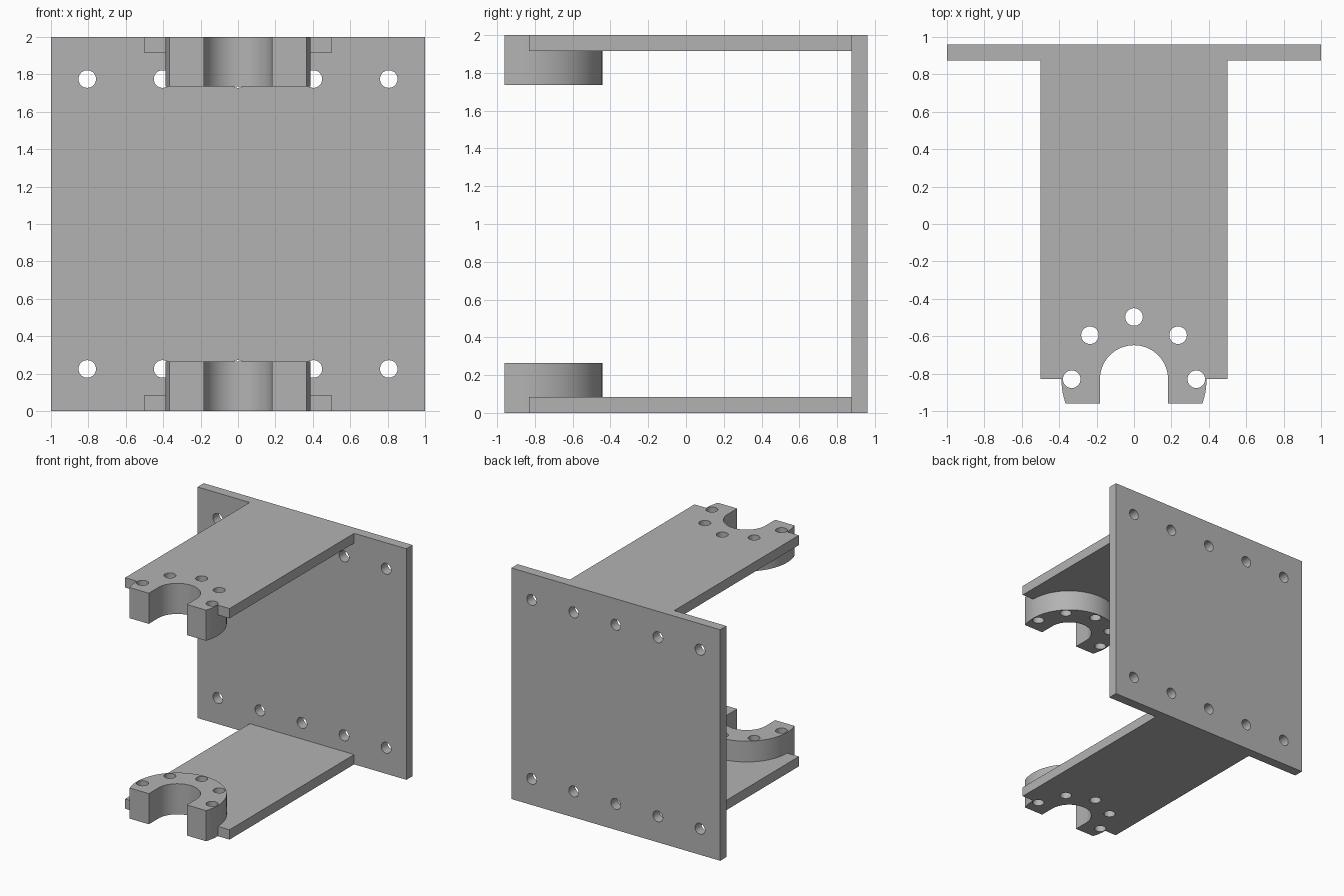
import bpy, bmesh
from math import sin, cos, pi, asin, radians
from mathutils import Matrix, Vector

default = bpy.data.objects.get("Cube")
if default:
    bpy.data.objects.remove(default, do_unlink=True)

grey = bpy.data.materials.new("plain grey")
grey.use_nodes = True
grey.diffuse_color = (0.45, 0.45, 0.45, 1)
grey.node_tree.nodes["Principled BSDF"].inputs["Base Color"].default_value = grey.diffuse_color

CY = -0.83                      # centre of the collar
FRONT, BACK = -0.96, 0.96
WALL = 0.085                    # sheet thickness
COLLAR_H = 0.265
R_OUT, R_SLOT, R_BOLTS, R_HOLE = 0.388, 0.182, 0.333, 0.047


def make_object(name, bm):
    bmesh.ops.recalc_face_normals(bm, faces=bm.faces)
    mesh = bpy.data.meshes.new(name)
    bm.to_mesh(mesh)
    bm.free()
    mesh.materials.append(grey)
    obj = bpy.data.objects.new(name, mesh)
    bpy.context.collection.objects.link(obj)
    return obj


def prism(name, outline, z0, z1):
    bm = bmesh.new()
    face = bm.faces.new([bm.verts.new((x, y, z0)) for x, y in outline])
    top = bmesh.ops.extrude_face_region(bm, geom=[face])["geom"]
    verts = [v for v in top if isinstance(v, bmesh.types.BMVert)]
    bmesh.ops.translate(bm, verts=verts, vec=(0, 0, z1 - z0))
    return make_object(name, bm)


def arc(radius, start, end, steps):
    angles = [start + (end - start) * i / steps for i in range(steps + 1)]
    return [(radius * cos(a), CY + radius * sin(a)) for a in angles]


def drills(centres, depth, turn=Matrix()):
    bm = bmesh.new()
    for c in centres:
        bmesh.ops.create_cone(bm, cap_ends=True, segments=32, radius1=R_HOLE,
                              radius2=R_HOLE, depth=depth,
                              matrix=Matrix.Translation(Vector(c)) @ turn)
    obj = make_object("hole_cutter", bm)
    obj.hide_render = True
    return obj


def combine(obj, other, operation):
    bpy.ops.object.select_all(action="DESELECT")
    bpy.context.view_layer.objects.active = obj
    obj.select_set(True)
    mod = obj.modifiers.new("combine", "BOOLEAN")
    mod.operation, mod.solver, mod.object = operation, "EXACT", other
    bpy.ops.object.modifier_apply(modifier=mod.name)
    bpy.data.objects.remove(other, do_unlink=True)
    bpy.ops.object.shade_smooth_by_angle(angle=radians(30))


# Back plate with two rows of five holes
w = BACK - WALL
back_plate = prism("back_plate", [(-1, w), (1, w), (1, BACK), (-1, BACK)], 0, 2)
spots = [(0.403 * i, BACK, z) for i in range(-2, 3) for z in (0.225, 1.775)]
combine(back_plate, drills(spots, 0.5, Matrix.Rotation(pi / 2, 4, "X")), "DIFFERENCE")

# Arm outline with rounded notch, and horseshoe collar outline
notch = arc(R_SLOT, pi, 0, 32)
arm_outline = [(-0.5, CY)] + notch + [(0.5, CY), (0.5, w), (-0.5, w)]
dip = asin((FRONT - CY) / R_OUT)
collar_outline = (arc(R_OUT, dip, pi - dip, 56) + [(-R_SLOT, FRONT)]
                  + notch + [(R_SLOT, FRONT)])
bolts = [(R_BOLTS * cos(i * pi / 4), CY + R_BOLTS * sin(i * pi / 4)) for i in range(5)]

# Lower and upper arms, each with its collar on the inner side
for name, arm_z, collar_z in (("lower_arm", (0, WALL), (0, COLLAR_H)),
                              ("upper_arm", (2 - WALL, 2), (2 - COLLAR_H, 2))):
    arm = prism(name, arm_outline, *arm_z)
    combine(arm, prism("collar", collar_outline, *collar_z), "UNION")
    mid = sum(collar_z) / 2
    combine(arm, drills([(x, y, mid) for x, y in bolts], 0.6), "DIFFERENCE")
